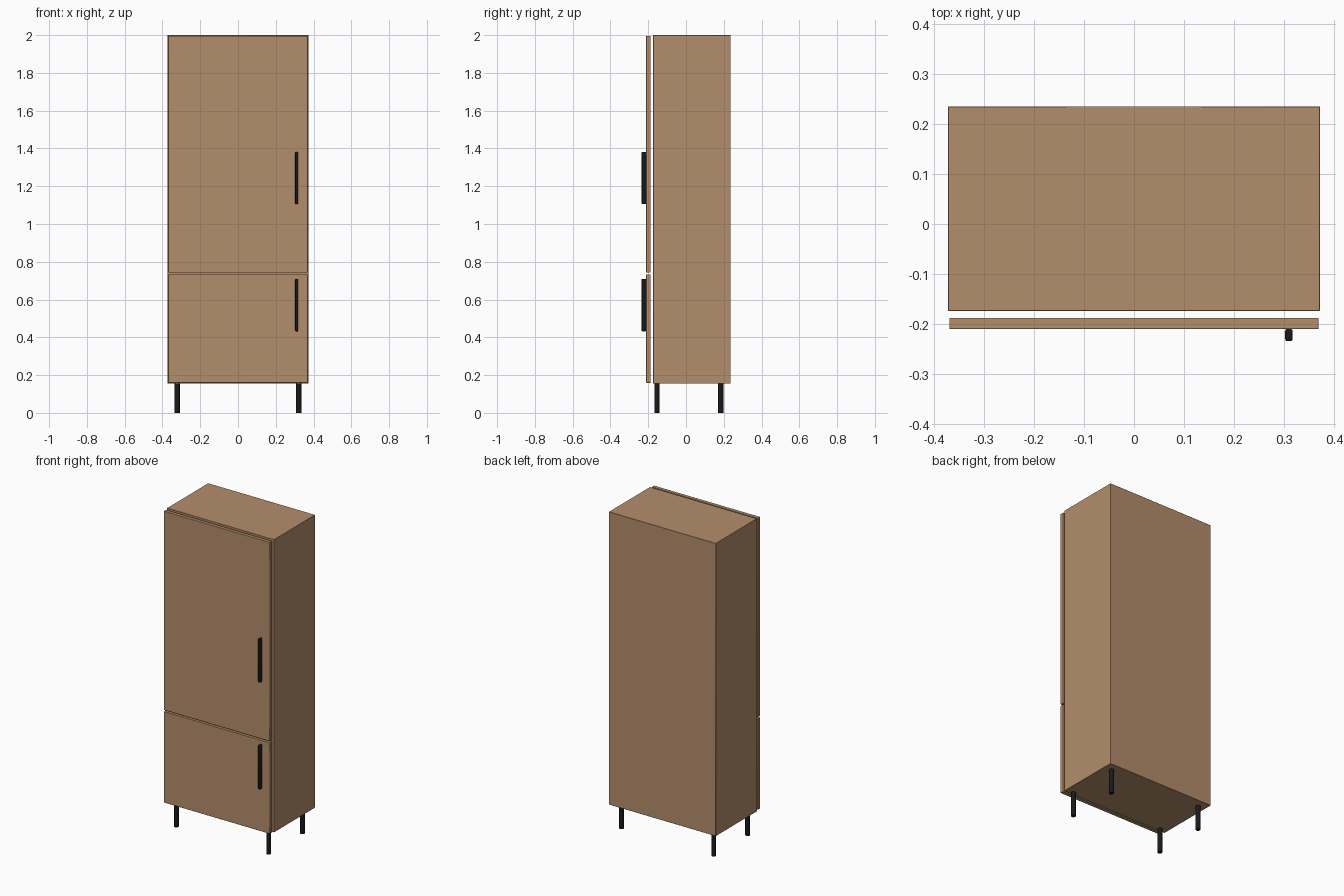
import bpy

cube = bpy.data.objects.get("Cube")
if cube:
    bpy.data.objects.remove(cube, do_unlink=True)


def material(name, color, roughness):
    mat = bpy.data.materials.new(name)
    mat.use_nodes = True
    mat.diffuse_color = color
    bsdf = mat.node_tree.nodes["Principled BSDF"]
    bsdf.inputs["Base Color"].default_value = color
    bsdf.inputs["Roughness"].default_value = roughness
    return mat


wood = material("warm wood", (0.45, 0.27, 0.145, 1), 0.6)
black = material("black metal", (0.01, 0.01, 0.011, 1), 0.5)


def finish(obj, name, mat, bevel=0, segments=2):
    obj.name = name
    obj.data.materials.append(mat)
    if bevel:
        mod = obj.modifiers.new("Soft edges", "BEVEL")
        mod.width = bevel
        mod.segments = segments
    bpy.ops.object.shade_smooth_by_angle()
    return obj


def box(name, low, high, mat, bevel=0, segments=2):
    centre = [(a + b) / 2 for a, b in zip(low, high)]
    bpy.ops.mesh.primitive_cube_add(size=1, location=centre)
    obj = bpy.context.object
    obj.scale = [b - a for a, b in zip(low, high)]
    bpy.ops.object.transform_apply(location=False, rotation=False, scale=True)
    return finish(obj, name, mat, bevel, segments)


# Cabinet body
box("cabinet_body", (-0.373, -0.174, 0.155), (0.373, 0.236, 2), wood, 0.001, 1)

# Doors, each with a slim vertical handle on the left side
for part, bottom, top, grip_bottom, grip_top in (
    ("upper", 0.742, 1.996, 1.105, 1.382),
    ("lower", 0.159, 0.733, 0.432, 0.71),
):
    box(part + "_door", (-0.37, -0.211, bottom), (0.37, -0.188, top), wood, 0.002)
    box(part + "_handle", (0.303, -0.235, grip_bottom), (0.318, -0.21, grip_top),
        black, 0.005, 3)

# Round legs
for side, x in (("left", 0.322), ("right", -0.322)):
    for end, y in (("front", -0.154), ("back", 0.184)):
        bpy.ops.mesh.primitive_cylinder_add(
            vertices=24, radius=0.014, depth=0.16, location=(x, y, 0.08))
        finish(bpy.context.object, f"{end}_{side}_leg", black)
